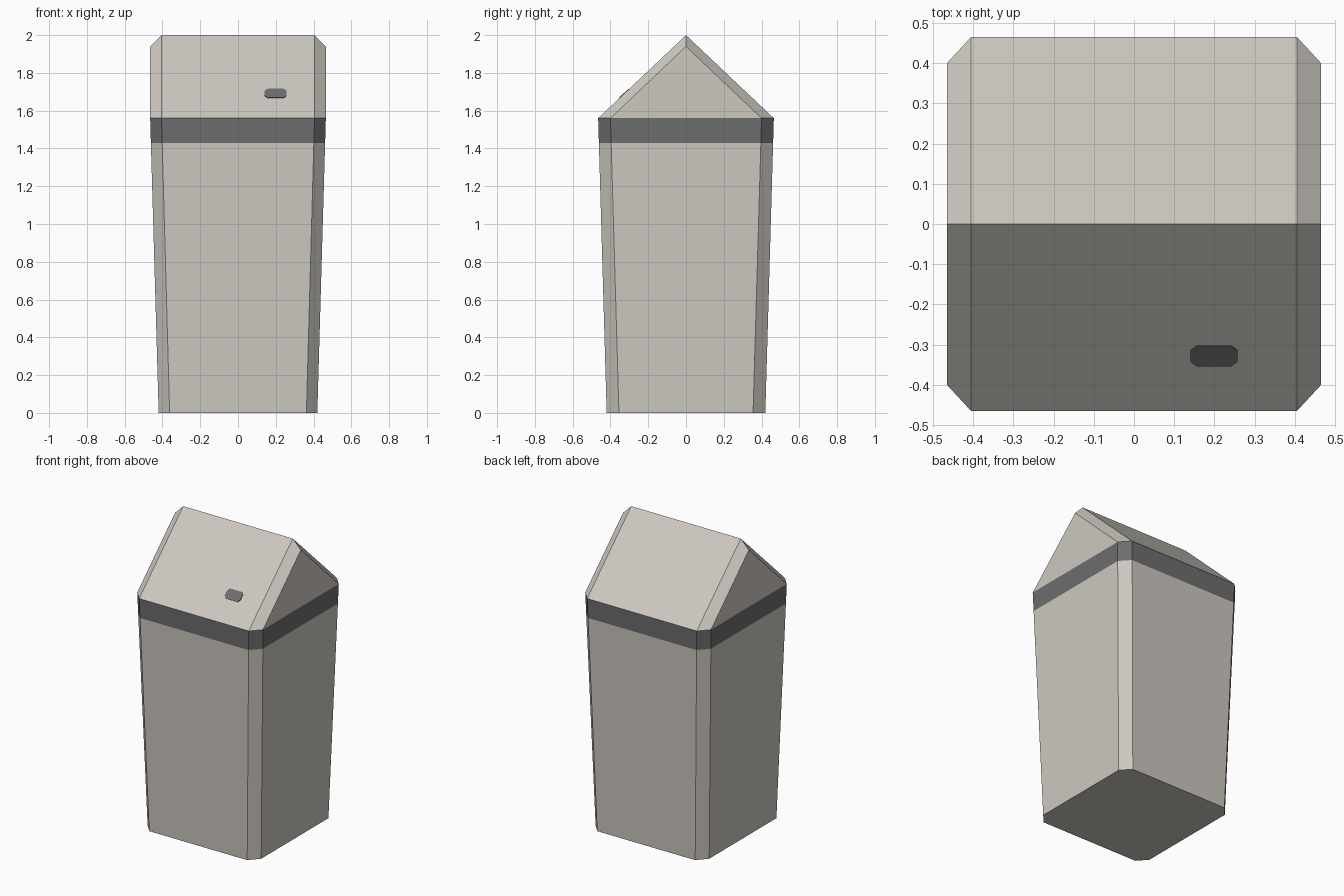
import bpy
import bmesh
from mathutils import Vector

if "Cube" in bpy.data.objects:
    bpy.data.objects.remove(bpy.data.objects["Cube"])


def material(name, rgb):
    m = bpy.data.materials.new(name)
    m.diffuse_color = (*rgb, 1.0)
    m.use_nodes = True
    m.node_tree.nodes["Principled BSDF"].inputs["Base Color"].default_value = m.diffuse_color
    return m


CREAM = material("warm light grey", (0.61, 0.58, 0.53))
DARK = material("dark grey", (0.155, 0.155, 0.155))

BAND_Z, EAVE_Z, RIDGE_Z, GABLE_Z = 1.43, 1.56, 2.0, 1.94
OUT, CUT_X, CUT_Y = 0.465, 0.405, 0.40


def finish(name, bm, mat):
    bmesh.ops.recalc_face_normals(bm, faces=bm.faces)
    mesh = bpy.data.meshes.new(name)
    bm.to_mesh(mesh)
    bm.free()
    mesh.materials.append(mat)
    ob = bpy.data.objects.new(name, mesh)
    bpy.context.collection.objects.link(ob)
    return ob


def octagon(z):
    """Chamfered square cross-section, widening from the base to the eaves."""
    t = z / EAVE_Z
    o = 0.42 + (OUT - 0.42) * t
    cx = 0.362 + (CUT_X - 0.362) * t
    cy = 0.355 + (CUT_Y - 0.355) * t
    quarter = [(o, cy), (cx, o)]
    pts = quarter + [(-x, y) for x, y in reversed(quarter)]
    pts += [(-x, -y) for x, y in pts]
    return [Vector((x, y, z)) for x, y in pts]


def loft(name, z0, z1, mat, floor=False):
    bm = bmesh.new()
    low = [bm.verts.new(p) for p in octagon(z0)]
    top = [bm.verts.new(p) for p in octagon(z1)]
    for i in range(8):
        j = (i + 1) % 8
        bm.faces.new((low[i], low[j], top[j], top[i]))
    if floor:
        bm.faces.new(low[::-1])
    return finish(name, bm, mat)


# Tapered carton body and the dark band under the eaves
loft("carton_body", 0.0, BAND_Z, CREAM, floor=True)
loft("eave_band", BAND_Z, EAVE_Z, DARK)

# Gabled roof with chamfered ends
bm = bmesh.new()
e = [bm.verts.new(p) for p in octagon(EAVE_Z)]
ridge_r, ridge_l = [bm.verts.new((s * CUT_X, 0, RIDGE_Z)) for s in (1, -1)]
gable_r, gable_l = [bm.verts.new((s * OUT, 0, GABLE_Z)) for s in (1, -1)]
bm.faces.new((e[1], e[2], ridge_l, ridge_r))      # back slope
bm.faces.new((e[5], e[6], ridge_r, ridge_l))      # front slope
bm.faces.new((e[7], e[0], gable_r))               # gable ends
bm.faces.new((e[3], e[4], gable_l))
bm.faces.new((e[0], e[1], ridge_r, gable_r))      # chamfer strips
bm.faces.new((e[6], e[7], gable_r, ridge_r))
bm.faces.new((e[2], e[3], gable_l, ridge_l))
bm.faces.new((e[4], e[5], ridge_l, gable_l))
finish("gable_roof", bm, CREAM)

# Small painted straw hole lying on the front slope
along = Vector((0, OUT, RIDGE_Z - EAVE_Z)).normalized()
normal = Vector((0, -along.z, along.y))
y = -0.327
centre = Vector((0.199, y, RIDGE_Z + y * (RIDGE_Z - EAVE_Z) / OUT))
half_w, half_h, cut = 0.058, 0.034, 0.015
outline = [(half_w, half_h - cut), (half_w - cut, half_h)]
outline += [(-a, b) for a, b in reversed(outline)]
outline += [(-a, -b) for a, b in outline]
bm = bmesh.new()
rings = []
for lift in (-0.002, 0.003):
    rings.append([bm.verts.new(centre + Vector((a, 0, 0)) + along * b + normal * lift)
                  for a, b in outline])
low, top = rings
bm.faces.new(top)
bm.faces.new(low[::-1])
for i in range(8):
    j = (i + 1) % 8
    bm.faces.new((low[i], low[j], top[j], top[i]))
finish("straw_hole", bm, DARK)
